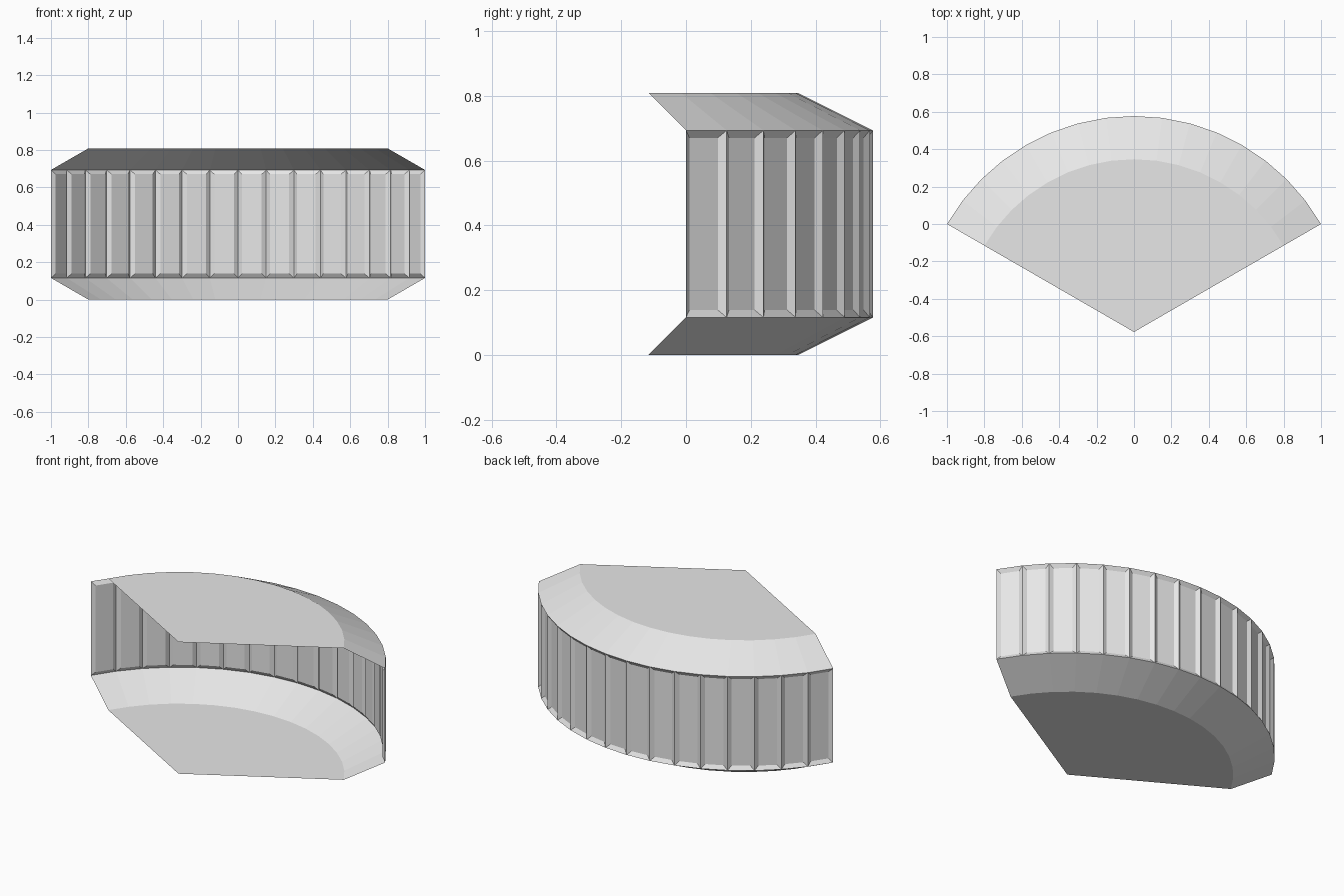
import bpy, bmesh, math
from mathutils import Vector

if "Cube" in bpy.data.objects:
    bpy.data.objects.remove(bpy.data.objects["Cube"])

# Sector layout: a 120 degree wedge with its tip at the front
N = 16
TIP_Y = -0.5774
R_WALL, R_CAP = 1.1547, 0.9238
Z0, Z1, Z2, Z3 = 0.0, 0.1155, 0.693, 0.8083
BORDER, DEPTH = 0.023, 0.015

grey = bpy.data.materials.new("light grey")
grey.diffuse_color = (0.8, 0.8, 0.8, 1)
grey.use_nodes = True
grey.node_tree.nodes["Principled BSDF"].inputs["Base Color"].default_value = grey.diffuse_color


def arc(bm, radius, z):
    """Row of vertices along the wedge's arc."""
    row = []
    for i in range(N + 1):
        a = math.radians(30 + 120 * i / N)
        row.append(bm.verts.new((radius * math.cos(a),
                                 TIP_Y + radius * math.sin(a), z)))
    return row


def bridge(bm, low, high):
    return [bm.faces.new((low[i], low[i + 1], high[i + 1], high[i]))
            for i in range(N)]


def finish(bm, name):
    # Turn every face away from the middle of the wedge
    centre = Vector((0, 0, (Z0 + Z3) / 2))
    bm.normal_update()
    for f in bm.faces:
        if f.normal.dot(f.calc_center_median() - centre) < 0:
            f.normal_flip()
    mesh = bpy.data.meshes.new(name)
    bm.to_mesh(mesh)
    bm.free()
    mesh.materials.append(grey)
    obj = bpy.data.objects.new(name, mesh)
    bpy.context.collection.objects.link(obj)


def cap(name, z_flat, z_rim):
    """Thin flat wedge with a sloping band around its arc."""
    bm = bmesh.new()
    inner, outer = arc(bm, R_CAP, z_flat), arc(bm, R_WALL, z_rim)
    tip = bm.verts.new((0, TIP_Y, z_flat))
    bm.faces.new([tip] + inner)
    bridge(bm, inner, outer)
    finish(bm, name)


# Floor and roof
cap("floor", Z0, Z1)
cap("roof", Z3, Z2)

# Curved wall with a bevelled, recessed panel in every segment
bm = bmesh.new()
panels = bridge(bm, arc(bm, R_WALL, Z1), arc(bm, R_WALL, Z2))
for f in panels:
    f.normal_update()
    if f.normal.dot(f.calc_center_median() - Vector((0, TIP_Y, Z1))) < 0:
        f.normal_flip()
bmesh.ops.inset_individual(bm, faces=panels, thickness=BORDER,
                           depth=-DEPTH, use_even_offset=True)
finish(bm, "panelled_wall")
